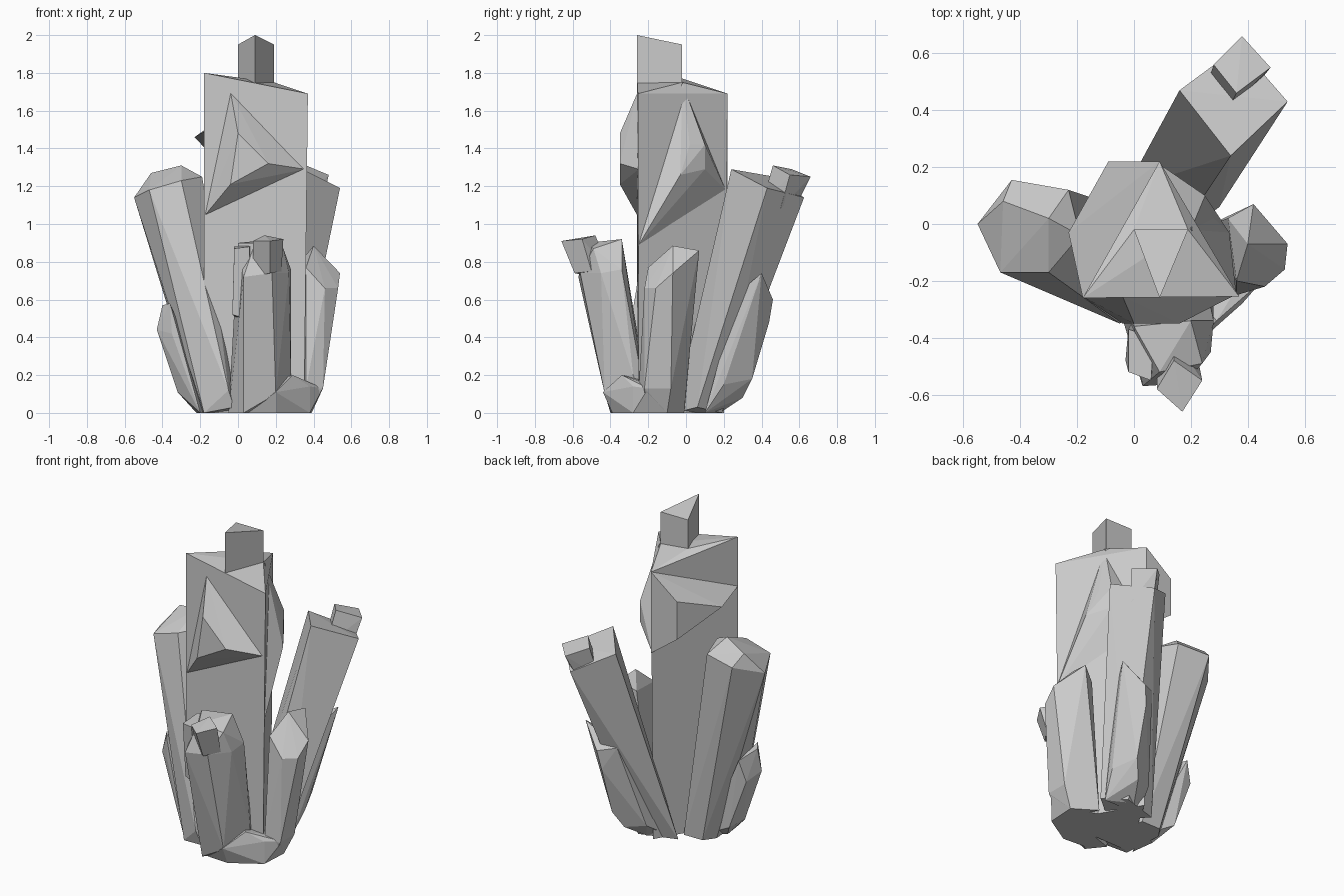
import bpy, bmesh


def crystal(name, *pts):
    """Flat-faced convex shard spanning the given corner points."""
    bm = bmesh.new()
    for p in pts:
        bm.verts.new(p)
    r = bmesh.ops.convex_hull(bm, input=bm.verts[:])
    junk = {v for v in r["geom_interior"] + r["geom_unused"] if isinstance(v, bmesh.types.BMVert)}
    bmesh.ops.delete(bm, geom=list(junk), context='VERTS')
    bmesh.ops.dissolve_limit(bm, angle_limit=0.03, verts=bm.verts[:], edges=bm.edges[:])
    bmesh.ops.recalc_face_normals(bm, faces=bm.faces[:])
    me = bpy.data.meshes.new(name)
    bm.to_mesh(me)
    bm.free()
    ob = bpy.data.objects.new(name, me)
    bpy.context.collection.objects.link(ob)
    return ob


# Central three-sided column with sloping top
crystal("main_column",
        (-.18, -.26, 0), (.35, -.25, 0), (.09, .2, 0),
        (-.18, -.26, 1.8), (.37, -.255, 1.69), (.09, .22, 1.69),
        (.19, -.02, 1.75), (0, -.02, 1.77))

# Triangular tip prism
tip = [(.09, -.26), (0, -.02), (.19, -.02)]
crystal("main_tip", *[(x, y, 1.6) for x, y in tip],
        *[(x, y, 2.0 if y < -.1 else 1.95) for x, y in tip])

# Truncated growths, one on each face of the column
crystal("front_growth",
        (-.04, -.255, 1.7), (-.18, -.255, 1.04), (.355, -.25, 1.29),
        (0, -.35, 1.48), (-.04, -.35, 1.21), (.16, -.35, 1.32))
crystal("right_growth",
        (.2, -.02, 1.75), (.36, -.25, .89), (.09, .21, 1.18),
        (.28, .02, 1.42), (.25, .1, 1.42), (.25, .1, 1.29), (.335, -.03, 1.26))
crystal("back_left_growth",
        (.09, .22, 1.69), (.09, .22, 1.18), (-.18, -.26, 1.49),
        (-.09, .22, 1.55), (-.09, .22, 1.31), (-.23, -.03, 1.46))

# Left leaning crystal with ridged top and lower side bulge
crystal("left_crystal",
        (-.55, 0, 1.14), (-.47, -.17, 1.18), (-.3, -.17, 1.23),
        (-.19, -.04, 1.25), (-.23, .12, 1.22), (-.43, .155, 1.2),
        (-.46, .08, 1.27), (-.3, .02, 1.31),
        (-.2, -.02, 0), (-.18, -.28, 0), (-.02, -.33, .03),
        (.02, -.15, 0), (-.02, .05, 0), (-.15, .05, 0), (-.05, -.35, .12))
crystal("left_bulge",
        (-.43, -.14, .44), (-.4, -.14, .57), (-.36, -.2, .58), (-.38, .02, .55),
        (-.42, .0, .42), (-.32, -.13, .11), (-.3, .0, .1), (-.35, -.2, .42),
        (-.22, -.1, 0), (-.2, -.25, 0), (-.12, -.05, 0))

# Back right leaning crystal with stepped square tip and lower bulge
crystal("back_crystal",
        (.16, .47, 1.25), (.34, .24, 1.29), (.54, .43, 1.19), (.37, .625, 1.14),
        (-.03, .12, 0), (.14, -.06, 0), (.3, .06, .03), (.2, .19, 0))
crystal("back_tip",
        (.28, .56, 1.29), (.38, .66, 1.25), (.48, .55, 1.26), (.36, .46, 1.31),
        (.26, .5, 1.1), (.34, .57, 1.07), (.44, .5, 1.08), (.33, .4, 1.1))
crystal("back_bulge",
        (.36, .27, .63), (.42, .4, .74), (.3, .46, .6), (.28, .44, .48),
        (.2, .4, .62), (.27, .35, .18), (.22, .3, .08), (.33, .2, .15),
        (.1, .25, .1), (.15, .18, 0), (.05, .1, 0), (.3, .1, 0))

# Short right crystal with pointed top
crystal("right_crystal",
        (.4, -.07, .885), (.42, .07, .86), (.33, .02, .8), (.54, -.07, .74),
        (.53, -.16, .66), (.46, -.22, .66), (.36, -.2, .77),
        (.45, -.22, .13), (.36, -.25, .13), (.45, -.08, .13),
        (.39, -.1, 0), (.36, -.22, 0), (.25, -.01, 0))

# Front leaning crystal: body, left ridge and stepped tip
crystal("front_crystal",
        (.0, -.36, .9), (.2, -.34, .92), (.28, -.34, .76), (.27, -.45, .74),
        (.24, -.49, .87), (.09, -.52, .9), (.03, -.57, .72), (.18, -.56, .74),
        (-.05, -.3, 0), (.03, -.4, 0), (.2, -.43, .1), (.28, -.28, .2),
        (.25, -.2, 0), (-.02, -.22, .2))
crystal("front_ridge",
        (-.02, -.37, .88), (.07, -.4, .89), (-.02, -.52, .87), (.06, -.55, .88),
        (-.03, -.48, .52), (.07, -.5, .49), (0, -.33, .5))
crystal("front_tip",
        (.08, -.58, .91), (.17, -.66, .91), (.24, -.55, .92), (.14, -.48, .94),
        (.08, -.5, .72), (.17, -.59, .74), (.23, -.5, .75), (.14, -.4, .74))

# Faceted rock joining the crystals at the ground
crystal("base_rock",
        (.05, -.38, 0), (.2, -.44, .11), (.29, -.34, .2), (.38, -.28, .14),
        (.45, -.2, .13), (.44, -.1, .12), (.39, -.1, 0), (.38, -.28, 0),
        (.2, -.39, 0), (.1, 0, 0), (.1, -.1, .15))
